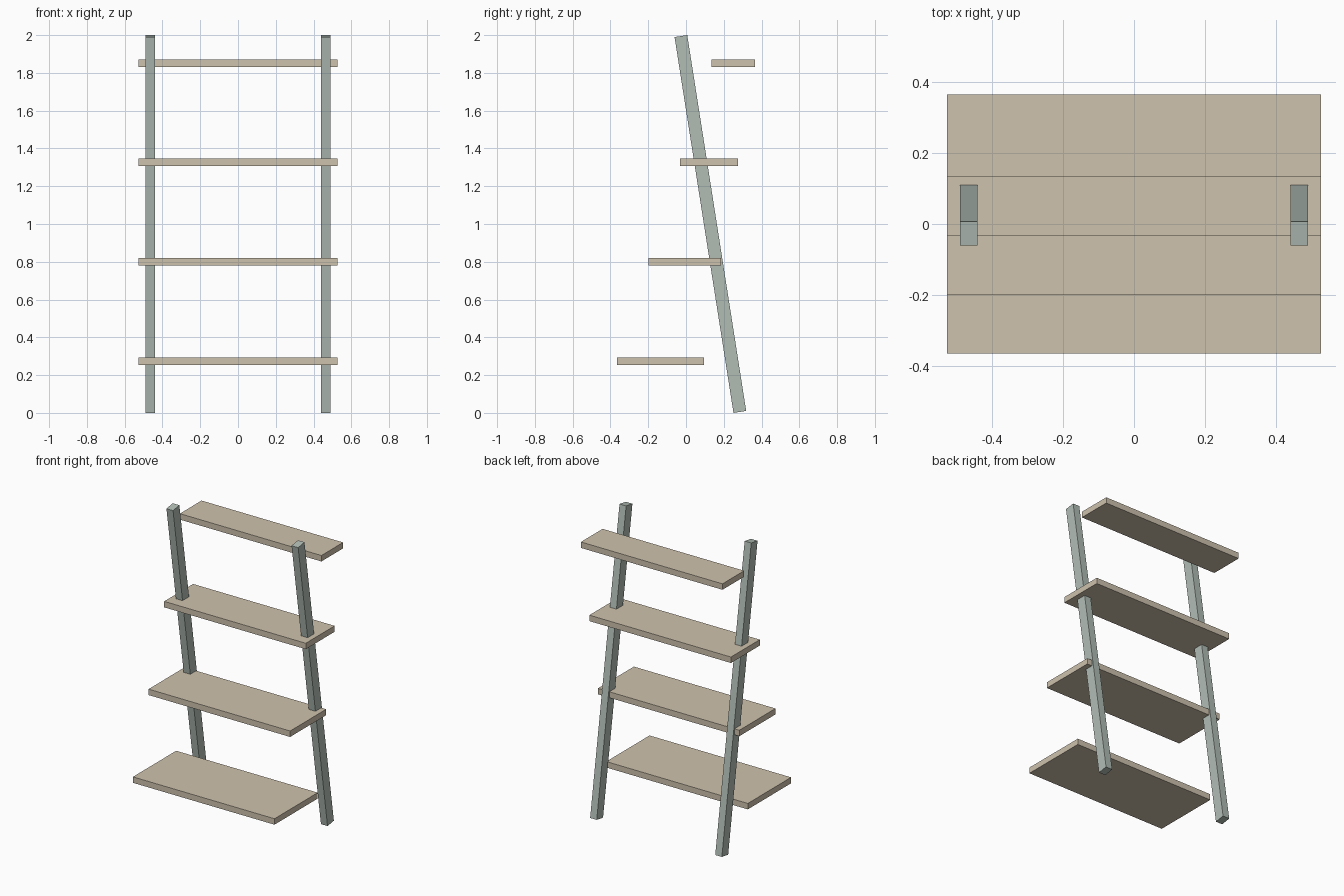
import bpy
from math import atan2

if "Cube" in bpy.data.objects:
    bpy.data.objects.remove(bpy.data.objects["Cube"])

def material(name, color):
    m = bpy.data.materials.new(name)
    m.diffuse_color = (*color, 1)
    m.use_nodes = True
    m.node_tree.nodes["Principled BSDF"].inputs["Base Color"].default_value = m.diffuse_color
    return m

wood = material("pale_wood", (0.62, 0.54, 0.42))
paint = material("sage_paint", (0.44, 0.51, 0.46))

def box(name, center, size, mat, tilt=0.0):
    bpy.ops.mesh.primitive_cube_add(size=1, location=center, rotation=(tilt, 0, 0))
    ob = bpy.context.object
    ob.name = name
    ob.scale = size
    ob.data.materials.append(mat)
    return ob

# Two leaning side rails
lean = atan2(0.312, 1.99)
for side, label in ((-1, "left"), (1, "right")):
    box(f"{label}_rail", (side * 0.465, 0.129, 1.0), (0.049, 0.068, 2.014), paint, lean)

# Four level shelves, shallower and further back towards the top
for i in range(4):
    depth = 0.459 - 0.0763 * i
    front = -0.364 + 0.166 * i
    box(f"shelf_{i + 1}", (0, front + depth / 2, 0.274 + 0.526 * i),
        (1.052, depth, 0.04), wood)
